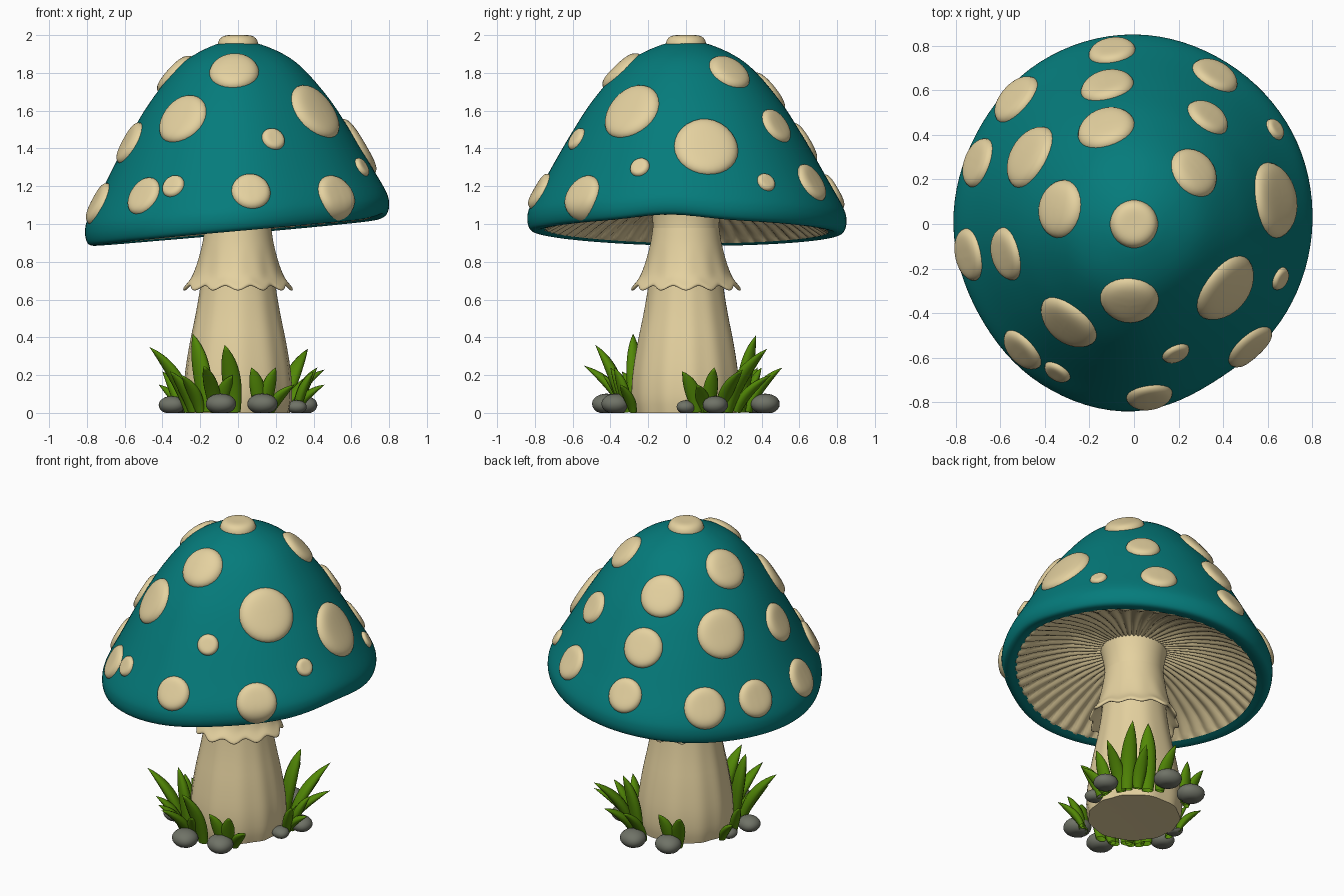
import bpy, bmesh, math
from mathutils import Vector
from mathutils.bvhtree import BVHTree

if "Cube" in bpy.data.objects:
    bpy.data.objects.remove(bpy.data.objects["Cube"])

TAU = math.tau


def material(name, rgb):
    m = bpy.data.materials.new(name)
    m.diffuse_color = (*rgb, 1)
    m.use_nodes = True
    m.node_tree.nodes["Principled BSDF"].inputs["Base Color"].default_value = m.diffuse_color
    return m


TEAL = material("teal", (0.0015, 0.2, 0.2))
CREAM = material("cream", (0.78, 0.64, 0.35))
GREEN = material("grass green", (0.085, 0.25, 0.002))
GREY = material("stone grey", (0.16, 0.17, 0.135))


def finish(name, bm, mat, angle=60):
    """Turn a bmesh into a smooth shaded object."""
    bmesh.ops.remove_doubles(bm, verts=bm.verts, dist=1e-5)
    bmesh.ops.recalc_face_normals(bm, faces=bm.faces)
    me = bpy.data.meshes.new(name)
    bm.to_mesh(me)
    bm.free()
    ob = bpy.data.objects.new(name, me)
    bpy.context.collection.objects.link(ob)
    me.materials.append(mat)
    bpy.ops.object.select_all(action='DESELECT')
    ob.select_set(True)
    bpy.context.view_layer.objects.active = ob
    bpy.ops.object.shade_smooth_by_angle(angle=math.radians(angle))
    return ob


def spline(pts, t, closed=False):
    """Catmull-Rom point at t (0..1) along a list of tuples."""
    n = len(pts)
    x = t * (n if closed else n - 1)
    i = int(math.floor(x)) if closed else min(int(x), n - 2)
    f = x - i
    pick = (lambda k: pts[k % n]) if closed else (lambda k: pts[max(0, min(n - 1, k))])
    p0, p1, p2, p3 = (Vector(pick(i + k)) for k in (-1, 0, 1, 2))
    return 0.5 * (2 * p1 + (p2 - p0) * f + (2 * p0 - 5 * p1 + 4 * p2 - p3) * f * f
                  + (3 * p1 - p0 - 3 * p2 + p3) * f ** 3)


def sheet(rows, segs, fn):
    """Closed ring surface: fn(t, angle) gives each point."""
    bm = bmesh.new()
    g = [[bm.verts.new(fn(i / (rows - 1), TAU * j / segs)) for j in range(segs)]
         for i in range(rows)]
    for i in range(rows - 1):
        for j in range(segs):
            k = (j + 1) % segs
            bm.faces.new((g[i][j], g[i][k], g[i + 1][k], g[i + 1][j]))
    return bm


def polar(r, a, z):
    return Vector((r * math.cos(a), r * math.sin(a), z))


# Cap: uneven dome with a tilted, wavy rim
TOP = 1.962
RIM = [(r, 0) for r in (.80, .82, .835, .85, .84, .815, .81, .805, .83, .84, .79, .79)]
DOME = [(0, 1), (.15, .988), (.375, .89), (.58, .70), (.735, .50), (.885, .28), (.978, .14),
        (1, .07), (.985, .015), (.945, 0), (.885, .012)]


def rim_radius(a):
    return spline(RIM, (a % TAU) / TAU, True).x


def rim_height(a):
    d = (a + .12 + math.pi) % TAU - math.pi
    return .955 + .07 * math.cos(a) - .008 * math.sin(a) + .025 * math.exp(-(d / .3) ** 2)


def cap_point(t, a):
    f, h = spline(DOME, t)
    return polar(f * rim_radius(a), a, rim_height(a) + h * (TOP - rim_height(a)))


cap = sheet(61, 96, cap_point)
bmesh.ops.remove_doubles(cap, verts=cap.verts, dist=1e-5)
bmesh.ops.recalc_face_normals(cap, faces=cap.faces)
tree = BVHTree.FromBMesh(cap)
finish("cap", cap, TEAL)

# Gills: ridged underside rising to the stem
GILL = [(.90, .01), (.85, .035), (.72, .09), (.5, .15), (.32, .175), (.16, .19)]


def gill_point(t, a):
    f, h = spline(GILL, t)
    fade = min(1, t * 8) * (1 - .5 * t)
    ridge = abs(math.sin(28 * a + 1.2 * math.sin(3 * a) + 2 * t))
    z = rim_height(a) * (1 - t) + .955 * t + h
    return polar(f * rim_radius(a), a, z + .024 * fade * (.4 - ridge))


finish("gills", sheet(16, 360, gill_point), CREAM, 80)


# Spots: flat-topped pads that follow the cap surface
def spot(x, y, z, radius):
    a = math.atan2(y, x)
    lo, hi = 0, .7
    for _ in range(30):
        mid = (lo + hi) / 2
        lo, hi = (mid, hi) if cap_point(mid, a).z > z else (lo, mid)
    c = cap_point(lo, a)
    e = .02
    along = cap_point(lo + e, a) - cap_point(max(lo - e, 0), a)
    across = cap_point(lo, a + e) - cap_point(lo, a - e)
    n = along.cross(across).normalized()
    high = .024 + .1 * radius
    if z > 1.95:
        c, n, high = Vector((0, 0, TOP)), Vector((0, 0, 1)), .046
    if n.dot(c - Vector((0, 0, .9))) < 0:
        n.negate()
    u = n.orthogonal().normalized()
    v = n.cross(u)

    def pad(t, b):
        rho = math.sin(t * math.pi / 2)
        p = c + radius * rho * (u * math.cos(b) + v * math.sin(b))
        hit = tree.ray_cast(p + n * .2, -n, .5)[0] or p
        return hit + n * (high * math.sqrt(max(0, 1 - rho ** 6)) - .008)
    finish("spot", sheet(13, 28, pad), CREAM)


SPOTS = [
    (0, 0, 1.96, .108), (-.34, .07, 1.80, .132), (.28, .24, 1.81, .12), (-.02, -.32, 1.82, .132),
    (-.13, .44, 1.70, .132), (-.12, .61, 1.43, .122), (-.10, .78, 1.17, .107),
    (-.48, .31, 1.495, .152), (-.53, .56, 1.12, .127), (-.71, .28, 1.12, .116),
    (-.725, -.135, 1.11, .12), (-.57, -.135, 1.43, .122), (-.305, -.455, 1.56, .147),
    (-.51, -.575, 1.15, .109), (-.355, -.685, 1.20, .065), (.07, -.775, 1.175, .105),
    (.18, -.556, 1.45, .065), (.41, -.29, 1.60, .167), (.66, -.247, 1.30, .055),
    (.525, -.555, 1.15, .122), (.64, .11, 1.41, .172), (.64, .43, 1.22, .053),
    (.35, .505, 1.52, .103), (.375, .685, 1.22, .111)]
for s in SPOTS:
    spot(*s)

# Stem: softly fluted column, closed at the bottom
STEM = [(.272, 0), (.284, .08), (.28, .2), (.256, .36), (.222, .53), (.198, .68), (.185, .82),
        (.175, .95), (.18, 1.05), (.2, 1.15)]


def stem_point(t, a):
    if t == 0:
        return Vector((0, 0, .005))
    r, z = spline(STEM, (t - 1 / 30) * 30 / 29)
    flute = .004 * math.sin(11 * a + math.sin(2 * a)) * max(0, 1 - z / .9)
    return polar(r + flute, a, z)


finish("stem", sheet(31, 88, stem_point), CREAM)

# Skirt: flared, scalloped collar with a folded-under edge
SKIRT = [(.176, .98), (.188, .9), (.21, .80), (.235, .725), (.268, .675), (.262, .66),
         (.24, .68), (.195, .74)]


def skirt_point(t, a):
    r, z = spline(SKIRT, t)
    flare = max(0, (r - .19) / .078)
    wave = math.cos(12 * a)
    return polar(r + flare * (.008 * wave + .012 * math.cos(4 * a)), a, z - .013 * flare * wave)


finish("skirt", sheet(29, 120, skirt_point), CREAM)


# Grass: plump, tapered, curving blades
def blade(bx, by, tx, ty, tz):
    base, tip = Vector((bx, by, .005)), Vector((tx, ty, tz))
    bend = base.lerp(tip, .2)
    bend.z = tz * .6
    side = Vector((-(by + ty), bx + tx, 0)).normalized()
    width = .025 + .065 * tz

    def skin(t, b):
        p = base * (1 - t) ** 2 + bend * 2 * t * (1 - t) + tip * t * t
        d = ((bend - base) * (1 - t) + (tip - bend) * t).normalized()
        s = (side - d * side.dot(d)).normalized()
        w = width * (.7 + 1.3 * t) * (1 - t ** 2) if t < 1 else 0
        return p + s * (w * math.cos(b)) + d.cross(s) * (.65 * w * math.sin(b))
    finish("grass_blade", sheet(12, 10, skin), GREEN)


BLADES = [
    (-.26, -.20, -.47, -.27, .35), (-.17, -.27, -.24, -.28, .42), (-.02, -.33, -.07, -.48, .36),
    (-.12, -.32, -.18, -.54, .25), (-.24, -.24, -.36, -.34, .22), (-.20, -.27, -.30, -.40, .20),
    (-.10, -.32, -.03, -.44, .20), (.12, -.32, .07, -.40, .24), (.14, -.31, .20, -.38, .24),
    (.17, -.28, .30, -.35, .15), (.31, .06, .40, -.02, .22), (.31, .12, .42, .15, .24),
    (.30, .10, .46, .06, .15), (.24, .22, .37, .43, .34), (.14, .29, .20, .37, .41),
    (.25, .18, .46, .30, .23), (.08, .33, .10, .51, .24), (.20, .27, .28, .45, .20),
    (-.12, .32, -.08, .40, .24), (-.15, .30, -.22, .38, .24), (-.31, -.05, -.40, .02, .22),
    (-.30, .05, -.42, .12, .15)]
for b in BLADES:
    blade(*b)

# Stones: squashed pebbles, repeated half a turn around the stem
for x, y, r in ((-.09, -.42, .085), (.13, -.37, .085), (.31, 0, .056), (.35, .155, .074)):
    for s in (1, -1):
        bm = bmesh.new()
        bmesh.ops.create_icosphere(bm, subdivisions=3, radius=1)
        for v in bm.verts:
            lump = 1 + .05 * math.sin(3 * v.co.x + 2 * v.co.y + 20 * r)
            v.co = Vector((s * x + v.co.x * r * lump, s * y + v.co.y * r * .92 * lump,
                           max(0, r * .56 + v.co.z * r * .64)))
        finish("stone", bm, GREY)
